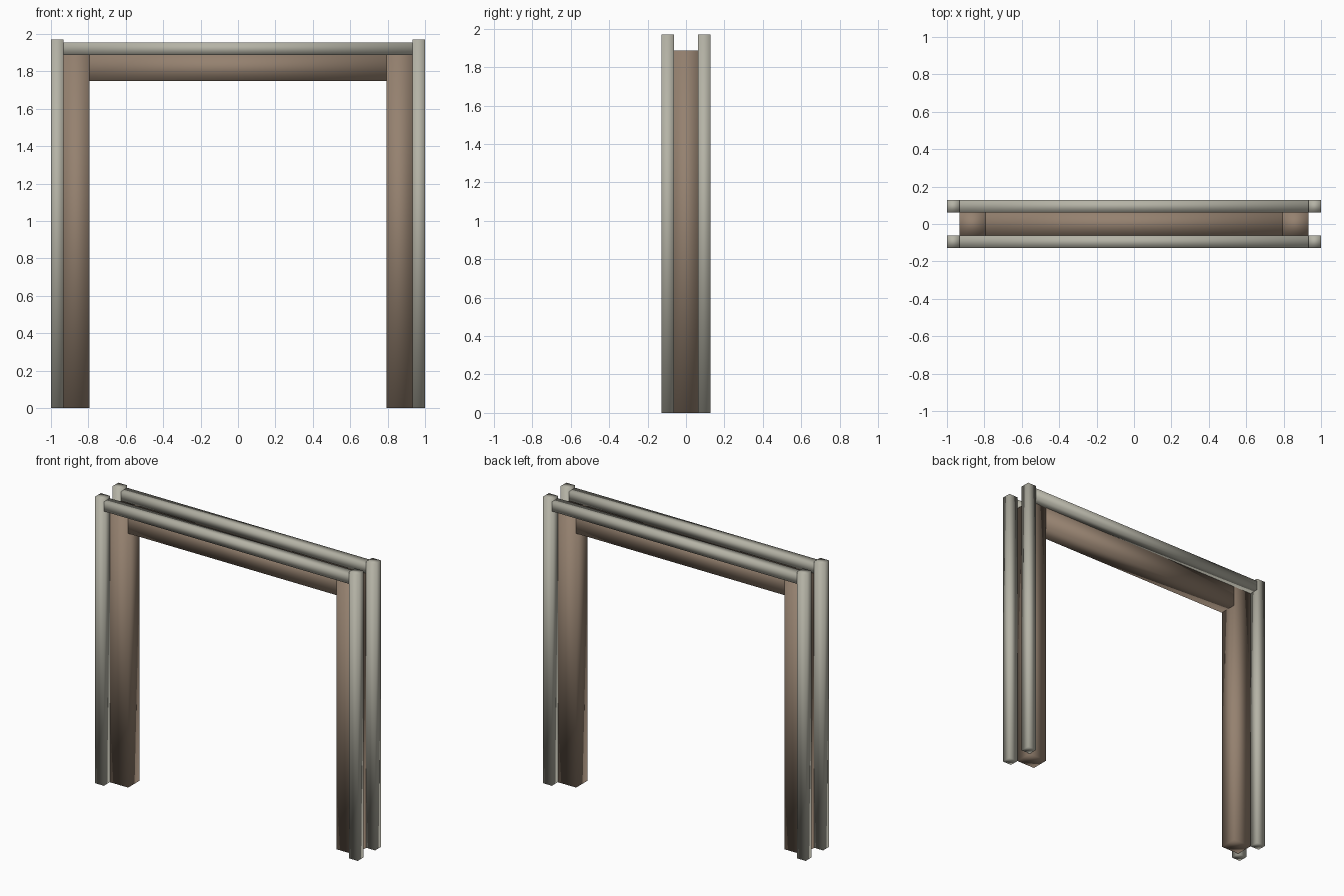
import bpy, bmesh
from mathutils import Vector

if "Cube" in bpy.data.objects:
    bpy.data.objects.remove(bpy.data.objects["Cube"])


def material(name, color):
    mat = bpy.data.materials.new(name)
    mat.diffuse_color = color
    mat.use_nodes = True
    mat.node_tree.nodes["Principled BSDF"].inputs["Base Color"].default_value = mat.diffuse_color
    return mat


BROWN = material("brown_wood", (0.30, 0.22, 0.16, 1))
PALE = material("pale_trim", (0.46, 0.45, 0.38, 1))


def box(name, low, high, mat):
    low, high = Vector(low), Vector(high)
    bm = bmesh.new()
    bmesh.ops.create_cube(bm, size=1)
    for v in bm.verts:
        v.co = (low + high) / 2 + v.co * (high - low)
    for f in bm.faces:
        f.smooth = True  # softly shaded boxes
    mesh = bpy.data.meshes.new(name)
    bm.to_mesh(mesh)
    bm.free()
    mesh.materials.append(mat)
    obj = bpy.data.objects.new(name, mesh)
    bpy.context.collection.objects.link(obj)


OUTER, JAMB, INNER = 1.0, 0.932, 0.793   # x positions
FACE, CORE = 0.127, 0.062                # y half depths

# Brown lining: two jambs and a header between them
for side, x0, x1 in (("left", -JAMB, -INNER), ("right", INNER, JAMB)):
    box(side + "_jamb", (x0, -CORE, 0), (x1, CORE, 1.888), BROWN)
box("header", (-INNER, -CORE, 1.748), (INNER, CORE, 1.888), BROWN)

# Pale trim on the front and back: two uprights and a top rail each
for face, y0, y1 in (("front", -FACE, -CORE), ("back", CORE, FACE)):
    for side, x0, x1 in (("left", -OUTER, -JAMB), ("right", JAMB, OUTER)):
        box(f"{face}_{side}_trim", (x0, y0, 0), (x1, y1, 1.97), PALE)
    box(face + "_top_trim", (-JAMB, y0, 1.888), (JAMB, y1, 1.953), PALE)
